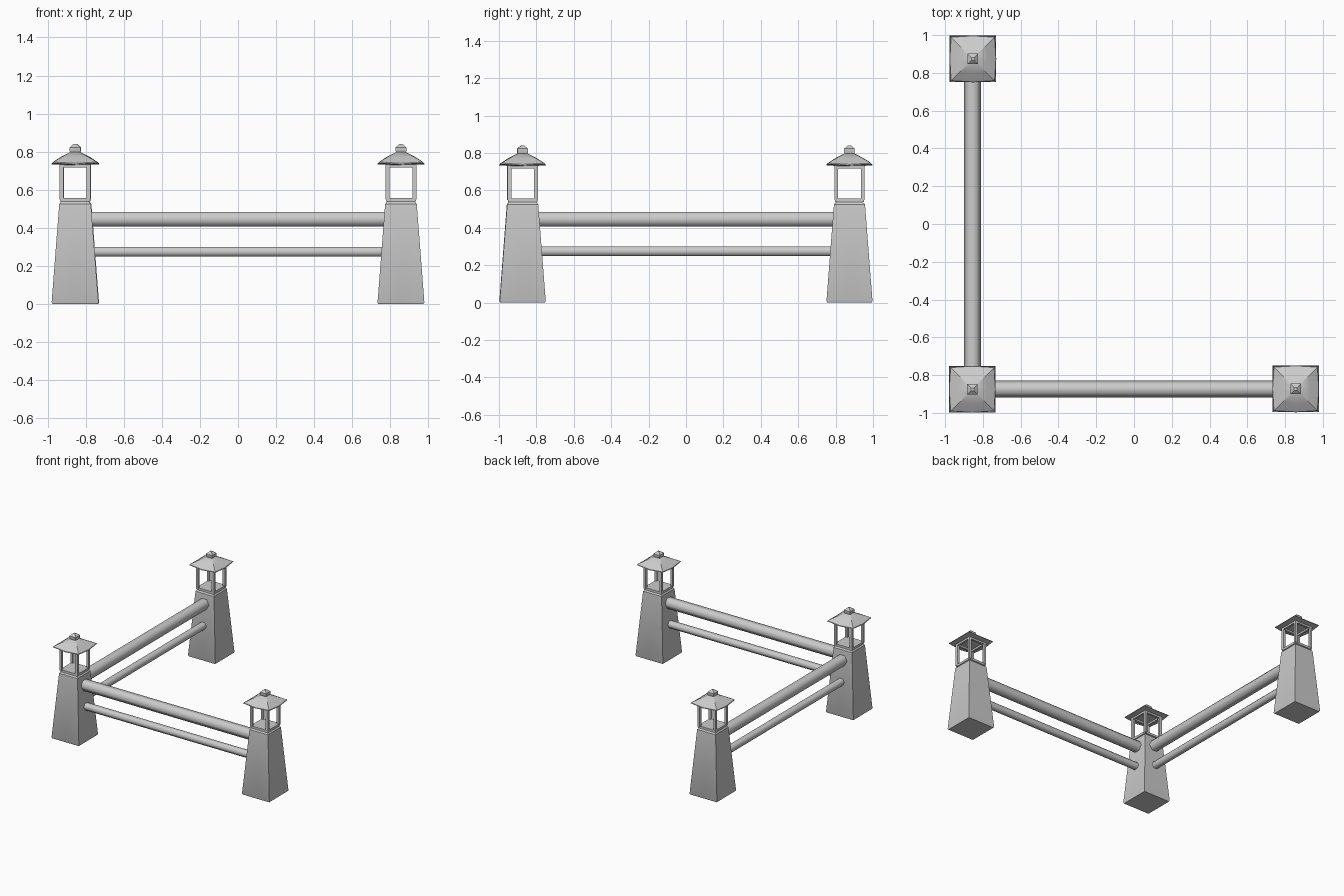
import bpy, bmesh, math
from mathutils import Matrix

if "Cube" in bpy.data.objects:
    bpy.data.objects.remove(bpy.data.objects["Cube"])

POSTS = {"corner": (-0.856, -0.875), "right": (0.856, -0.873), "back": (-0.853, 0.874)}


def finish(name, bm, loc, angle=35):
    bmesh.ops.recalc_face_normals(bm, faces=bm.faces)
    me = bpy.data.meshes.new(name)
    bm.to_mesh(me)
    bm.free()
    ob = bpy.data.objects.new(name, me)
    bpy.context.collection.objects.link(ob)
    ob.location = loc
    bpy.ops.object.select_all(action='DESELECT')
    ob.select_set(True)
    bpy.context.view_layer.objects.active = ob
    bpy.ops.object.shade_smooth_by_angle(angle=math.radians(angle))
    return ob


def loft(bm, rings):
    """Stack of 8-point squares: (corner half, mid-side half, corner z, mid z)."""
    loops = []
    for c, m, zc, zm in rings:
        pts = [(c, c, zc), (0, m, zm), (-c, c, zc), (-m, 0, zm),
               (-c, -c, zc), (0, -m, zm), (c, -c, zc), (m, 0, zm)]
        loops.append([bm.verts.new(p) for p in pts])
    for a, b in zip(loops, loops[1:]):
        for i in range(8):
            j = (i + 1) % 8
            bm.faces.new((a[i], a[j], b[j], b[i]))
    bm.faces.new(loops[0])
    bm.faces.new(loops[-1])


def square(h, z):
    return (h, h, z, z)


def box(bm, size, center):
    mat = Matrix.Translation(center) @ Matrix.Diagonal((*size, 1))
    bmesh.ops.create_cube(bm, size=1, matrix=mat)


for tag, (x, y) in POSTS.items():
    loc = (x, y, 0)

    # tapered stone pillar with small edge bevels
    bm = bmesh.new()
    loft(bm, [square(0.119, 0), square(0.123, 0.008), square(0.083, 0.525), square(0.068, 0.543)])
    pillar = finish(tag + "_pillar", bm, loc)

    # open lantern cage: floor, four corner bars and top rim
    bm = bmesh.new()
    box(bm, (0.156, 0.156, 0.018), (0, 0, 0.547))
    for sx in (-1, 1):
        for sy in (-1, 1):
            box(bm, (0.02, 0.02, 0.185), (sx * 0.071, sy * 0.071, 0.64))
    for s in (-1, 1):
        box(bm, (0.16, 0.016, 0.016), (0, s * 0.071, 0.725))
        box(bm, (0.016, 0.16, 0.016), (s * 0.071, 0, 0.725))
    finish(tag + "_lantern_cage", bm, loc)

    # pyramid roof with bowed eaves and lifted corners
    bm = bmesh.new()
    loft(bm, [square(0.075, 0.731), (0.117, 0.124, 0.741, 0.733), (0.115, 0.122, 0.746, 0.739),
              (0.072, 0.077, 0.771, 0.771), square(0.026, 0.797)])
    finish(tag + "_lantern_roof", bm, loc)

    # finial
    bm = bmesh.new()
    loft(bm, [square(0.022, 0.79), square(0.028, 0.802), square(0.028, 0.823), square(0.008, 0.84)])
    finish(tag + "_finial", bm, loc)


# six-sided rails running from the corner pillar to the other two
def rail(name, radius, z, end):
    (x0, y0), (x1, y1) = POSTS["corner"], POSTS[end]
    along_x = end == "right"
    length = (x1 - x0 if along_x else y1 - y0) - 0.13
    bm = bmesh.new()
    bmesh.ops.create_cone(bm, cap_ends=True, segments=6, radius1=radius, radius2=radius, depth=length)
    # put hexagon corners on the horizontal sides
    vmax = max(abs(v.co.x) for v in bm.verts)
    if vmax < radius * 0.95:
        bmesh.ops.rotate(bm, verts=bm.verts, matrix=Matrix.Rotation(math.radians(30), 3, 'Z'))
    bmesh.ops.rotate(bm, verts=bm.verts, matrix=Matrix.Rotation(math.radians(90), 3, 'X'))
    if along_x:
        bmesh.ops.rotate(bm, verts=bm.verts, matrix=Matrix.Rotation(math.radians(90), 3, 'Z'))
    finish(name, bm, ((x0 + x1) / 2, (y0 + y1) / 2, z), 65)


for end in ("right", "back"):
    rail(end + "_upper_rail", 0.045, 0.445, end)
    rail(end + "_lower_rail", 0.03, 0.274, end)
